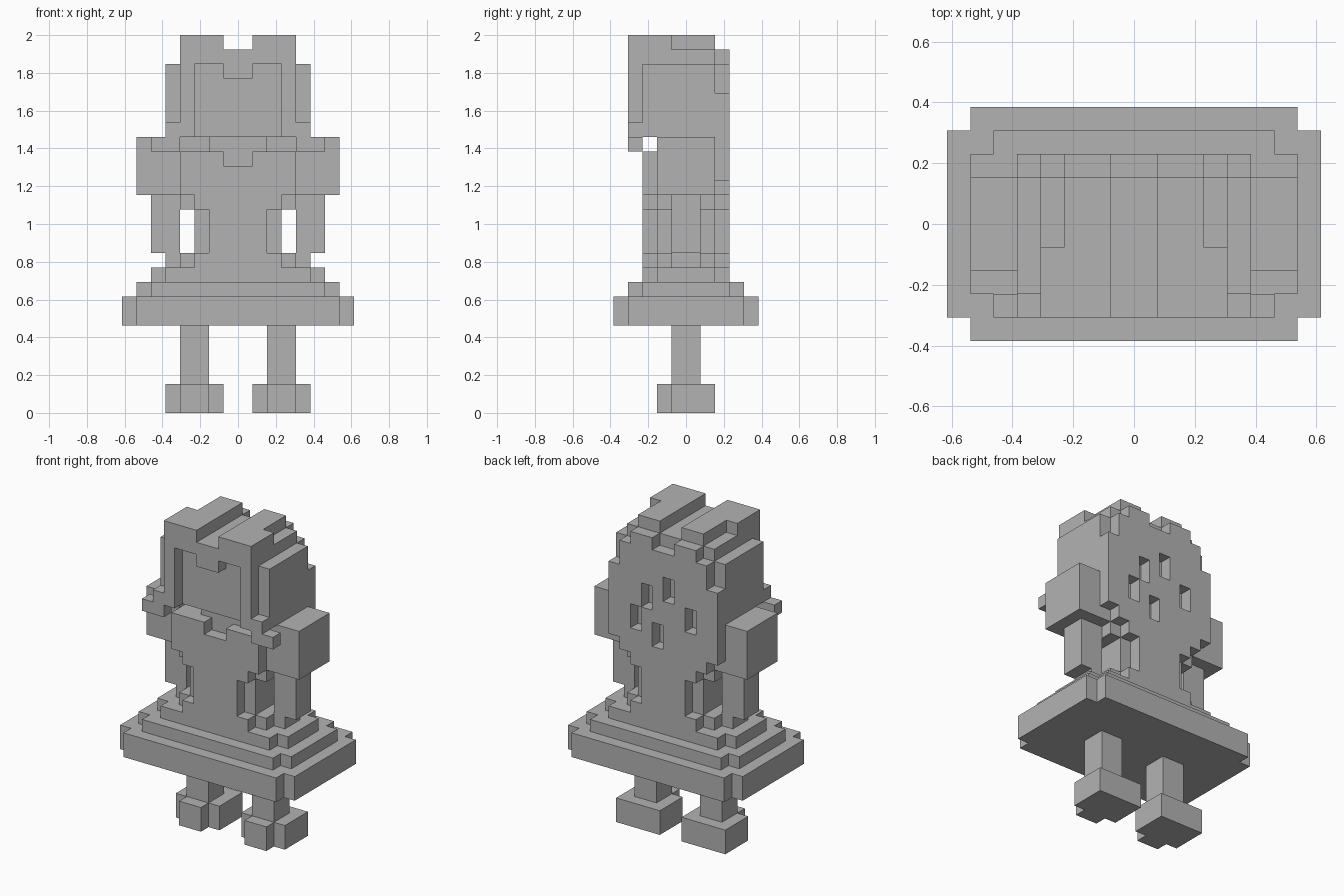
import bpy
import bmesh
from mathutils import Vector

U = 1 / 13  # size of one block

cube = bpy.data.objects.get("Cube")
if cube:
    bpy.data.objects.remove(cube, do_unlink=True)

grey = bpy.data.materials.new("plain_grey")
grey.use_nodes = True
grey.diffuse_color = (0.45, 0.45, 0.45, 1)
grey.node_tree.nodes["Principled BSDF"].inputs["Base Color"].default_value = grey.diffuse_color


def box(x, y, z):
    """Block cells between pairs of limits."""
    return {(i, j, k) for i in range(*x) for j in range(*y) for k in range(*z)}


def slab(z, *halves):
    """Centred layer with stepped corners, from half sizes in x and y."""
    return set().union(*(box((-a, a), (-b, b), z) for a, b in halves))


def flip(cells):
    return {(-i - 1, j, k) for i, j, k in cells}


def build(name, cells):
    """Skin the outside of a set of cells as one flat-faced mesh."""
    bm = bmesh.new()
    corners = {}

    def vert(p):
        if p not in corners:
            corners[p] = bm.verts.new(Vector(p) * U)
        return corners[p]

    for cell in sorted(cells):
        for axis in range(3):
            for side in (0, 1):
                near = list(cell)
                near[axis] += 2 * side - 1
                if tuple(near) in cells:
                    continue
                ring = []
                for s, t in ((0, 0), (1, 0), (1, 1), (0, 1)):
                    p = list(cell)
                    p[axis] += side
                    p[(axis + 1) % 3] += s
                    p[(axis + 2) % 3] += t
                    ring.append(vert(tuple(p)))
                bm.faces.new(ring if side else ring[::-1])
    mesh = bpy.data.meshes.new(name)
    bm.to_mesh(mesh)
    bm.free()
    mesh.materials.append(grey)
    bpy.context.collection.objects.link(bpy.data.objects.new(name, mesh))


def build_pair(name, cells):
    build("left_" + name, cells)
    build("right_" + name, flip(cells))


# Feet with a narrow toe, and legs
build_pair("foot", box((1, 5), (-1, 2), (0, 2)) | box((2, 4), (-2, -1), (0, 2)))
build_pair("leg", box((2, 4), (-1, 1), (2, 6)))

# Skirt in stepped tiers
build("skirt", slab((6, 8), (8, 4), (7, 5))
      | slab((8, 9), (7, 3), (6, 4))
      | slab((9, 10), (6, 2), (5, 3))
      | slab((10, 11), (5, 1), (4, 2), (3, 3)))

# Torso widening to the shoulders, with a dipped neckline
torso = (slab((11, 14), (3, 2), (2, 3))
         | slab((14, 15), (4, 2), (3, 3))
         | box((-4, 4), (-3, 2), (15, 18)))
build("torso", torso - box((-1, 1), (-3, -2), (17, 18)))
build("neck", box((-2, 2), (-2, 2), (18, 19)) | box((-4, 4), (-1, 2), (18, 19)))

# Puffed sleeves and forearms
build_pair("sleeve", box((4, 7), (-2, 2), (15, 19)))
build_pair("forearm", box((4, 6), (-1, 1), (11, 15)))

# Head
build("head", box((-5, 5), (-3, 2), (19, 24)))

# Hair: parted crown, fringe, side strands and outward tips
crown = (box((-4, 4), (-4, 2), (24, 26))
         - box((-1, 1), (-4, 2), (25, 26)))
strand = (box((3, 4), (-4, -3), (19, 24))
          | box((4, 5), (-4, -3), (19, 20))
          | box((4, 6), (-4, -3), (18, 19)))
side_cut = box((3, 4), (-1, 2), (25, 26))
fringe = box((-1, 1), (-4, -3), (23, 24))
build("hair", (crown - side_cut - flip(side_cut)) | fringe | strand | flip(strand))

# Rounded back panel with pitted spots
panel = set()
for half, low, high in ((4, 15, 16), (5, 16, 22), (4, 22, 24), (3, 24, 25)):
    panel |= box((-half, half), (2, 3), (low, high))
panel -= box((-1, 1), (2, 3), (24, 25))
for x, z in ((1, 19), (-1, 20), (2, 17), (-3, 18), (0, 16)):
    panel -= box((x, x + 1), (2, 3), (z, z + 2))
build("back_panel", panel)
